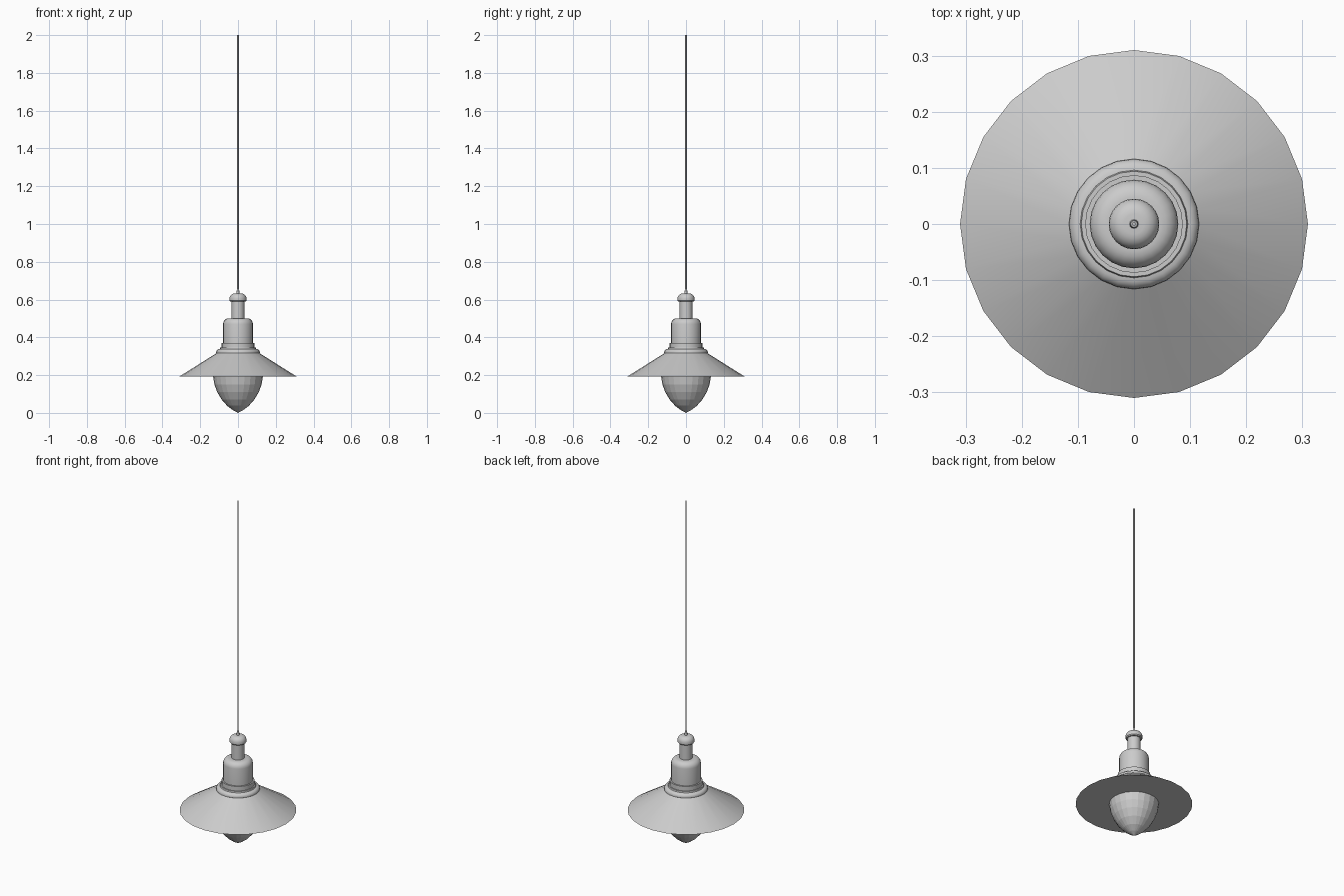
import bpy, bmesh, math

cube = bpy.data.objects.get("Cube")
if cube:
    bpy.data.objects.remove(cube)

grey = bpy.data.materials.new("light_grey")
grey.use_nodes = True
colour = (0.6, 0.6, 0.6, 1)
grey.diffuse_color = colour
grey.node_tree.nodes["Principled BSDF"].inputs["Base Color"].default_value = colour


def arc(r, z, width, height, steps=5):
    """Quarter-ellipse shoulder of profile points, from the side to the top."""
    angles = [math.pi / 2 * i / steps for i in range(steps + 1)]
    return [(r + width * math.cos(a), z + height * math.sin(a)) for a in angles]


def lathe(name, profile, sides=24, smooth=True):
    """Turn a bottom-to-top (radius, height) profile around the z axis."""
    bm = bmesh.new()
    verts = [bm.verts.new((r, 0, z)) for r, z in profile]
    edges = [bm.edges.new(pair) for pair in zip(verts, verts[1:])]
    bmesh.ops.spin(bm, geom=verts + edges, axis=(0, 0, 1), cent=(0, 0, 0),
                   angle=math.tau, steps=sides, use_merge=True)
    bmesh.ops.remove_doubles(bm, verts=bm.verts, dist=0.0001)
    bmesh.ops.recalc_face_normals(bm, faces=bm.faces)
    mesh = bpy.data.meshes.new(name)
    bm.to_mesh(mesh)
    bm.free()
    mesh.materials.append(grey)
    obj = bpy.data.objects.new(name, mesh)
    bpy.context.collection.objects.link(obj)
    if smooth:
        bpy.ops.object.select_all(action="DESELECT")
        obj.select_set(True)
        bpy.context.view_layer.objects.active = obj
        bpy.ops.object.shade_smooth_by_angle(angle=math.radians(32))


# Pointed, faceted glass bulb, ending at the underside of the shade
lathe("glass_bulb", [(0, 0), (0.028, 0.015), (0.058, 0.038), (0.087, 0.071),
                     (0.11, 0.11), (0.125, 0.15), (0.132, 0.193)], smooth=False)

# Wide conical shade with a flat underside around the bulb
lathe("shade", [(0.131, 0.193), (0.31, 0.193), (0.114, 0.316)])

# Rounded ring where the shade meets the collar
lathe("shade_ring", [(0.113, 0.315), (0.116, 0.317)] + arc(0.096, 0.32, 0.02, 0.018)
      + [(0.094, 0.345), (0.087, 0.345)])

# Collar and rounded lamp holder
lathe("collar", [(0.087, 0.34), (0.087, 0.371), (0.079, 0.371)])
lathe("lamp_holder", [(0.079, 0.368)] + arc(0.048, 0.47, 0.031, 0.031) + [(0.03, 0.501)])

# Neck with a domed cap
lathe("neck", [(0.034, 0.5), (0.034, 0.592)])
lathe("neck_cap", [(0.033, 0.59), (0.041, 0.59), (0.045, 0.595)]
      + arc(0.018, 0.605, 0.027, 0.027) + [(0, 0.632)])

# Cord grip and long hanging cord
lathe("cord_grip", [(0.008, 0.63), (0.006, 0.655), (0.003, 0.655)], 12)
lathe("cord", [(0.004, 0.65), (0.004, 2.0), (0, 2.0)], 8)
